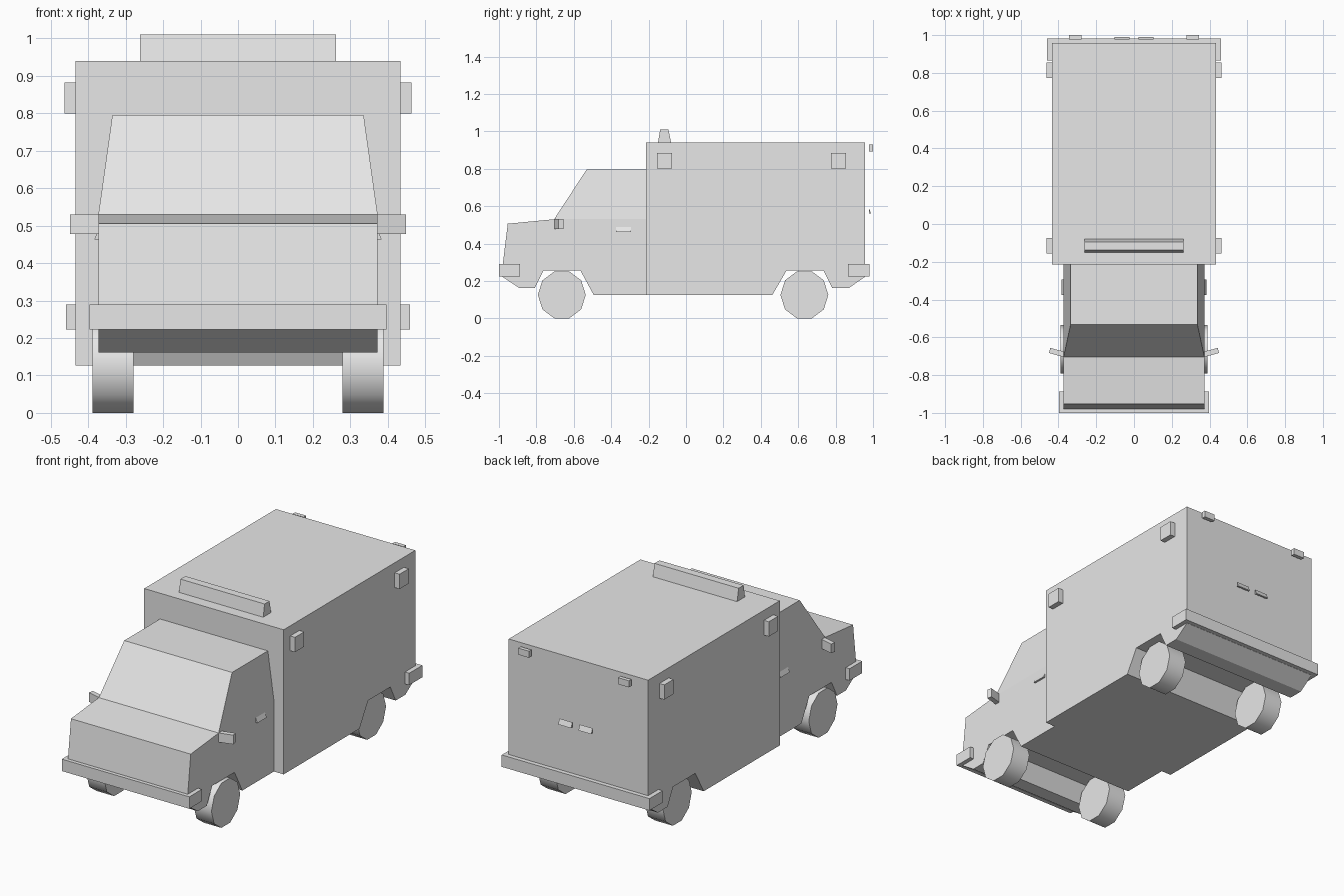
import bpy, bmesh, math

cube = bpy.data.objects.get("Cube")
if cube:
    bpy.data.objects.remove(cube, do_unlink=True)

grey = bpy.data.materials.new("light_grey")
grey.use_nodes = True
grey.diffuse_color = (0.8, 0.8, 0.8, 1)
grey.node_tree.nodes["Principled BSDF"].inputs["Base Color"].default_value = (0.8, 0.8, 0.8, 1)


def finish(name, bm):
    bmesh.ops.recalc_face_normals(bm, faces=bm.faces)
    mesh = bpy.data.meshes.new(name)
    bm.to_mesh(mesh)
    bm.free()
    mesh.materials.append(grey)
    obj = bpy.data.objects.new(name, mesh)
    bpy.context.collection.objects.link(obj)
    return obj


def prism(outline, lo, hi, place):
    """Extrude an outline from lo to hi; place(a, b, depth) gives x, y, z."""
    bm = bmesh.new()
    ends = [[bm.verts.new(place(a, b, d)) for a, b in outline] for d in (lo, hi)]
    for end in ends:
        bm.faces.new(end)
    n = len(outline)
    for i in range(n):
        j = (i + 1) % n
        bm.faces.new((ends[0][i], ends[0][j], ends[1][j], ends[1][i]))
    return bm


def across(a, b, d):
    return (d, a, b)


def box(name, x, y, z):
    outline = [(y[0], z[0]), (y[1], z[0]), (y[1], z[1]), (y[0], z[1])]
    return finish(name, prism(outline, x[0], x[1], across))


# Cab: side profile with the window area tapering inwards
cab_profile = [(-0.982, 0.223), (-0.979, 0.294), (-0.953, 0.506), (-0.705, 0.53),
               (-0.532, 0.795), (-0.214, 0.795), (-0.214, 0.126), (-0.494, 0.126),
               (-0.564, 0.255), (-0.762, 0.255), (-0.81, 0.161), (-0.89, 0.161)]
cab = prism(cab_profile, -0.373, 0.373, across)
bmesh.ops.bisect_plane(cab, geom=cab.verts[:] + cab.edges[:] + cab.faces[:],
                       plane_co=(0, 0, 0.53), plane_no=(0, 0, 1), dist=0.001)
for v in cab.verts:
    if v.co.z > 0.6:
        v.co.x *= 0.9
finish("cab", cab)

# Rear compartment
rear_profile = [(-0.214, 0.126), (0.462, 0.126), (0.537, 0.255), (0.735, 0.255),
                (0.783, 0.161), (0.869, 0.161), (0.957, 0.222), (0.957, 0.94),
                (-0.214, 0.94)]
finish("rear_compartment", prism(rear_profile, -0.434, 0.434, across))

# Bumpers and roof light bar
box("front_bumper", (-0.397, 0.397), (-1.0, -0.888), (0.223, 0.29))
box("rear_bumper", (-0.46, 0.46), (0.865, 0.982), (0.223, 0.29))
bar = [(-0.15, 0.94), (-0.08, 0.94), (-0.094, 1.01), (-0.138, 1.01)]
finish("roof_light_bar", prism(bar, -0.262, 0.262, across))

for side, s in (("left", 1), ("right", -1)):
    # Square lamps high on the sides and small lamps at the back
    for place, y in (("front", -0.115), ("rear", 0.815)):
        box(f"{side}_{place}_side_lamp", (s * 0.43, s * 0.464), (y - 0.041, y + 0.041), (0.80, 0.883))
    box(f"{side}_back_lamp", (s * 0.277, s * 0.345), (0.978, 1.0), (0.892, 0.929))

    # Swept-back door mirror
    mirror = [(0.37, -0.705), (0.449, -0.683), (0.444, -0.656), (0.365, -0.677)]
    finish(f"{side}_mirror",
           prism(mirror, 0.478, 0.53, lambda a, b, d: (s * a, b, d)))

    # Wedge handles on the cab door and back door
    wedge = [(0.0, 0.0), (0.012, 0.0), (0.0, 0.029)]
    finish(f"{side}_cab_door_handle",
           prism(wedge, -0.375, -0.293, lambda a, b, d: (s * (0.372 + a), d, 0.463 + b)))
    finish(f"{side}_back_door_handle",
           prism(wedge, 0.023, 0.103, lambda a, b, d: (s * d, 0.978 + a, 0.56 + b)))

    # Ten-sided wheels, smooth around the tread
    rim = [(0.128 * math.cos(k * math.pi / 5), 0.132 * math.sin(k * math.pi / 5))
           for k in range(10)]
    for place, y in (("front", -0.664), ("rear", 0.633)):
        wheel = prism(rim, s * 0.279, s * 0.389,
                      lambda a, b, d: (d, y + a, 0.1255 + b))
        for f in wheel.faces:
            f.smooth = len(f.verts) == 4
        for e in wheel.edges:
            e.smooth = all(len(f.verts) == 4 for f in e.link_faces)
        finish(f"{side}_{place}_wheel", wheel)
